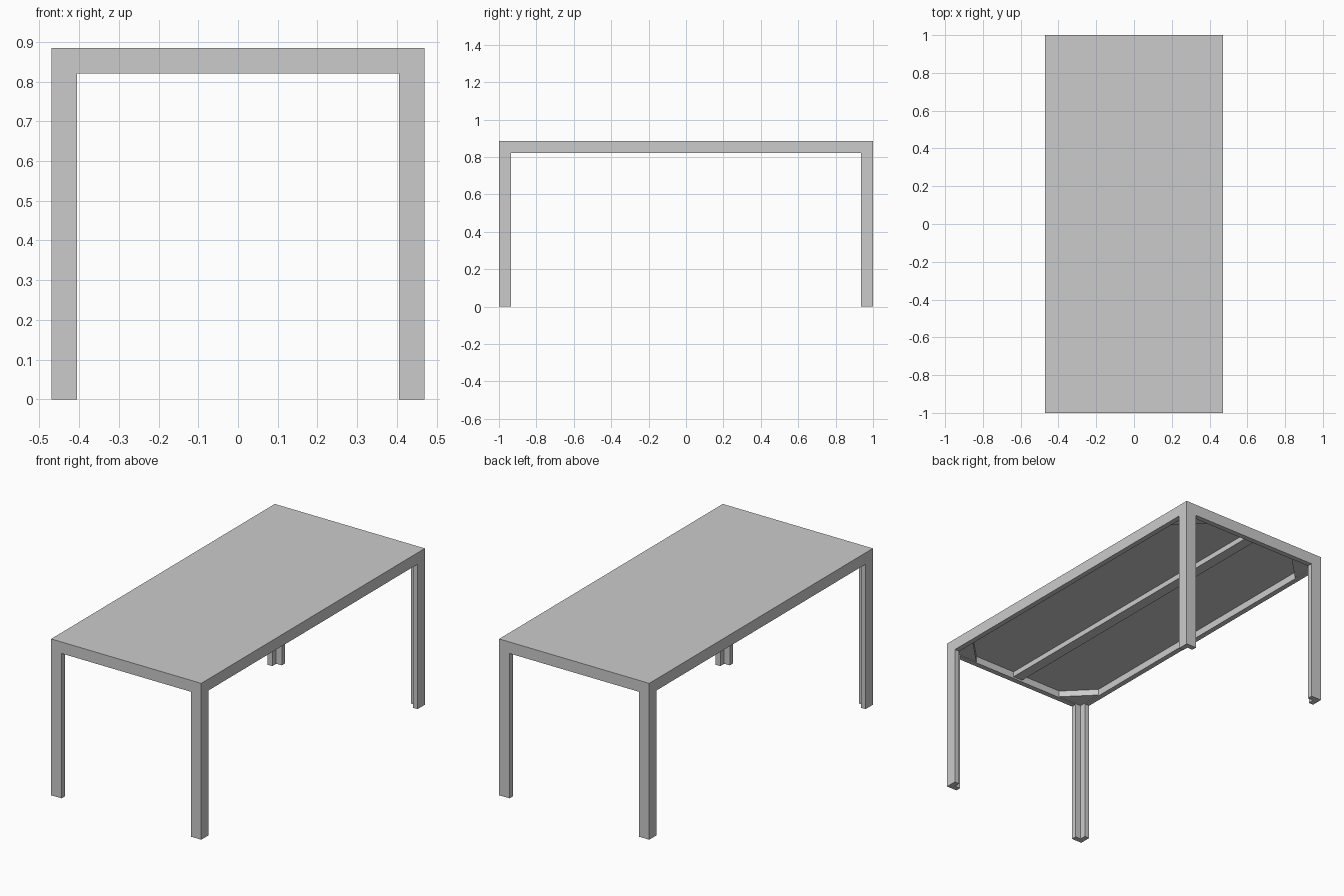
import bpy, bmesh

if "Cube" in bpy.data.objects:
    bpy.data.objects.remove(bpy.data.objects["Cube"])

HX, HY = 0.47, 1.0      # half width, half length
TOP, APRON = 0.885, 0.82
LEG, T = 0.065, 0.03    # leg flange width, wall thickness


def prism(name, outline, z0, z1):
    """Extrude a flat outline between two heights."""
    bm = bmesh.new()
    face = bm.faces.new([bm.verts.new((x, y, z0)) for x, y in outline])
    ext = bmesh.ops.extrude_face_region(bm, geom=[face])
    bmesh.ops.translate(bm, vec=(0, 0, z1 - z0),
                        verts=[v for v in ext["geom"] if isinstance(v, bmesh.types.BMVert)])
    bmesh.ops.recalc_face_normals(bm, faces=bm.faces)
    mesh = bpy.data.meshes.new(name)
    bm.to_mesh(mesh)
    bm.free()
    obj = bpy.data.objects.new(name, mesh)
    bpy.context.collection.objects.link(obj)
    return obj


def box(name, x0, x1, y0, y1, z0, z1):
    return prism(name, [(x0, y0), (x1, y0), (x1, y1), (x0, y1)], z0, z1)


# Thin table top
box("table_top", -HX, HX, -HY, HY, TOP - 0.025, TOP)

# Apron rails around the edge
for side, s in (("left", -1), ("right", 1)):
    xs = sorted((s * HX, s * (HX - T)))
    box(side + "_rail", *xs, -HY, HY, APRON, TOP - 0.025)
for side, s in (("front", -1), ("back", 1)):
    ys = sorted((s * HY, s * (HY - T)))
    box(side + "_rail", -HX + T, HX - T, *ys, APRON, TOP - 0.025)

# Central beam under the top
box("centre_beam", -0.03, 0.03, -HY + T, HY - T, 0.83, TOP - 0.025)

# Angle-section legs and triangular corner braces, as distances in from the corner
leg_section = [(0, 0), (LEG, 0), (LEG, T), (T, T), (T, LEG), (0, LEG)]
brace_section = [(T, T), (0.18, T), (T, 0.18)]
for end, sy in (("front", -1), ("back", 1)):
    for side, sx in (("left", -1), ("right", 1)):
        def place(outline):
            return [(sx * (HX - u), sy * (HY - v)) for u, v in outline]
        prism(f"{end}_{side}_leg", place(leg_section), 0, APRON)
        prism(f"{end}_{side}_brace", place(brace_section), 0.825, TOP - 0.025)
